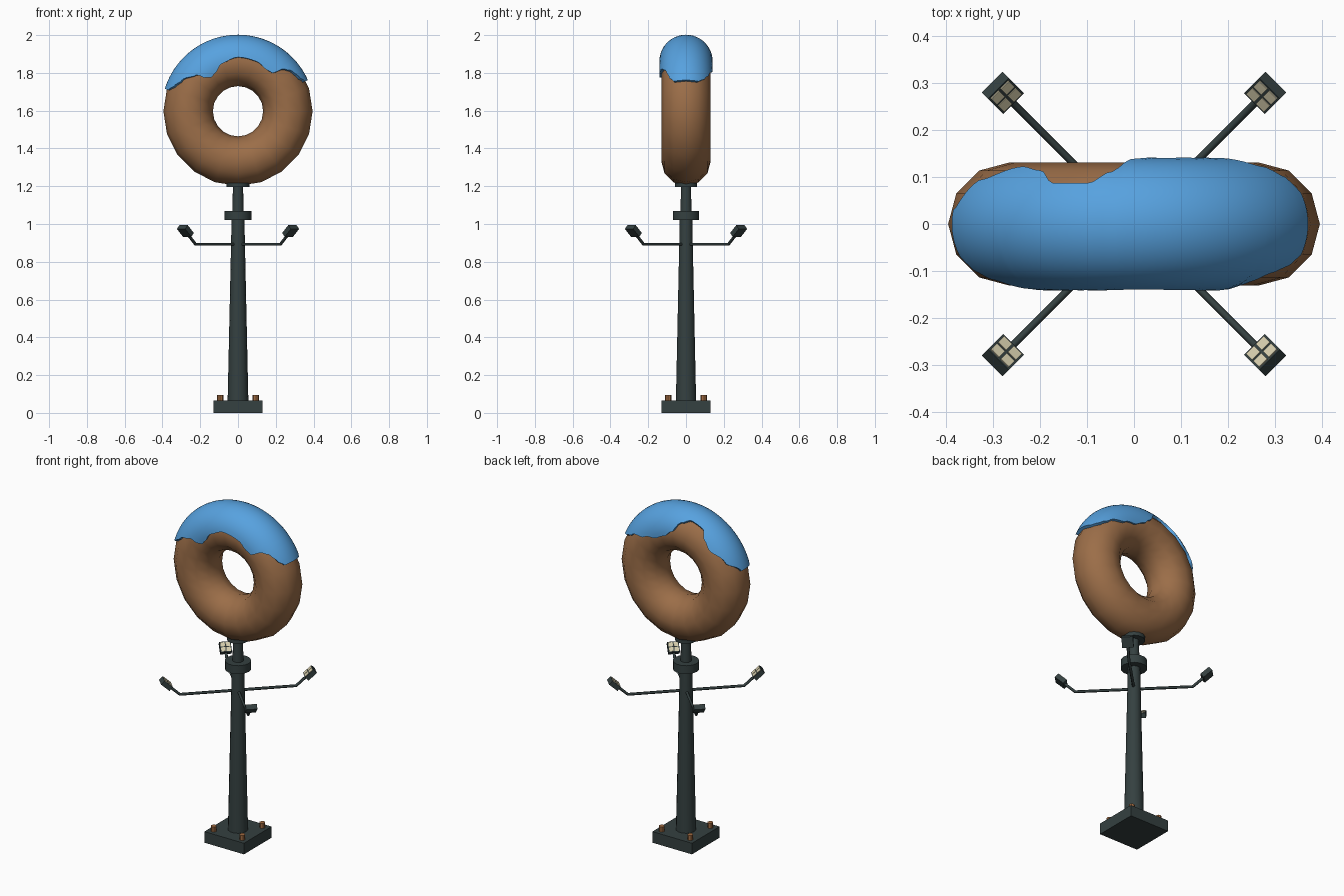
import bpy, bmesh, math
from mathutils import Matrix, Vector

if "Cube" in bpy.data.objects:
    bpy.data.objects.remove(bpy.data.objects["Cube"])


def mat(name, rgb):
    m = bpy.data.materials.new(name)
    m.diffuse_color = (*rgb, 1)
    m.use_nodes = True
    m.node_tree.nodes["Principled BSDF"].inputs["Base Color"].default_value = m.diffuse_color
    return m


METAL = mat("dark_metal", (0.035, 0.052, 0.052))
DOUGH = mat("brown_dough", (0.33, 0.155, 0.065))
ICING = mat("blue_icing", (0.095, 0.36, 0.74))
LIGHT = mat("cream_light", (0.68, 0.62, 0.42))
RUST = mat("rusty_bolt", (0.36, 0.15, 0.055))


def finish(name, bm, material, smooth=None):
    bmesh.ops.recalc_face_normals(bm, faces=bm.faces)
    me = bpy.data.meshes.new(name)
    bm.to_mesh(me)
    bm.free()
    ob = bpy.data.objects.new(name, me)
    bpy.context.collection.objects.link(ob)
    me.materials.append(material)
    if smooth:
        bpy.ops.object.select_all(action='DESELECT')
        ob.select_set(True)
        bpy.context.view_layer.objects.active = ob
        bpy.ops.object.shade_smooth_by_angle(angle=math.radians(smooth))
    return ob


def box(name, size, material, matrix):
    bm = bmesh.new()
    bmesh.ops.create_cube(bm, size=1, matrix=matrix @ Matrix.Diagonal((*size, 1)))
    return finish(name, bm, material)


def lathe(name, profile, sides, material, x=0, y=0, smooth=None):
    bm = bmesh.new()
    rings = [[bm.verts.new((x + r * math.cos(2 * math.pi * i / sides),
                            y + r * math.sin(2 * math.pi * i / sides), z))
              for i in range(sides)] for r, z in profile]
    for a, b in zip(rings, rings[1:]):
        for i in range(sides):
            j = (i + 1) % sides
            bm.faces.new((a[i], a[j], b[j], b[i]))
    bm.faces.new(rings[0])
    bm.faces.new(rings[-1])
    return finish(name, bm, material, smooth)


# Base plate and bolts
box("base_plate", (0.26, 0.26, 0.066), METAL, Matrix.Translation((0, 0, 0.033)))
for sx in (-1, 1):
    for sy in (-1, 1):
        lathe("bolt", [(0.016, 0.06), (0.016, 0.096)], 8, RUST, sx * 0.094, sy * 0.094)

# Pole with collar and top flange
lathe("pole", [(0.055, 0.06), (0.034, 1.02), (0.071, 1.02), (0.071, 1.07), (0.03, 1.07),
               (0.027, 1.195), (0.06, 1.195), (0.06, 1.217)], 14, METAL, smooth=35)

# Doughnut: torus standing upright
CZ, R, r = 1.597, 0.264, 0.131


def torus_point(u, v, rad):
    """u: angle from the top towards +x, v: angle from the outer rim towards the back."""
    rho = R + rad * math.cos(v)
    return Vector((rho * math.sin(u), rad * math.sin(v), CZ + rho * math.cos(u)))


bm = bmesh.new()
NU, NV = 20, 12
g = [[bm.verts.new(torus_point(2 * math.pi * i / NU, 2 * math.pi * j / NV, r))
      for j in range(NV)] for i in range(NU)]
for i in range(NU):
    for j in range(NV):
        a, b = (i + 1) % NU, (j + 1) % NV
        bm.faces.new((g[i][j], g[a][j], g[a][b], g[i][b]))
finish("doughnut", bm, DOUGH, 60)

# Icing: wavy-edged shell; edges given as (angle along ring, angle round tube)
FRONT = [(-73, 30), (-68, 46), (-62, 57), (-49, 78), (-44, 98), (-38, 105), (-31, 102), (-18, 89),
         (0, 81), (21, 83), (34, 89), (42, 87), (48, 60), (54, 48), (61, 40), (66, 28)]
BACK = [(-73, 12), (-62, 42), (-45, 60), (-35, 54), (-27, 38), (-15, 38), (-8, 52), (0, 80),
        (10, 93), (24, 97), (40, 85), (55, 60), (62, 45), (66, 28)]


def lookup(table, u):
    for (a, p), (b, q) in zip(table, table[1:]):
        if u <= b:
            t = (u - a) / (b - a)
            return p + (q - p) * t * t * (3 - 2 * t)
    return table[-1][1]


bm = bmesh.new()
CU, CV = 70, 20
g = []
for i in range(CU + 1):
    u = -73 + 139 * i / CU
    lo, hi = -lookup(FRONT, u), lookup(BACK, u)
    g.append([bm.verts.new(torus_point(math.radians(u), math.radians(lo + (hi - lo) * j / CV), 0.141))
              for j in range(CV + 1)])
for i in range(CU):
    for j in range(CV):
        bm.faces.new((g[i][j], g[i][j + 1], g[i + 1][j + 1], g[i + 1][j]))
# thick rim: sink a skirt from the outline into the dough
skirt = [e for e in bm.edges if e.is_boundary]
new = bmesh.ops.extrude_edge_only(bm, edges=skirt)["geom"]
for v in new:
    if isinstance(v, bmesh.types.BMVert):
        d = Vector((v.co.x, 0, v.co.z - CZ)).normalized() * R + Vector((0, 0, CZ))
        v.co = d + (v.co - d) * (0.122 / 0.141)
ice = finish("icing", bm, ICING, 45)
# make sure the open shell faces outwards
if sum((f.normal.dot(f.center - Vector((0, 0, CZ))) for f in ice.data.polygons)) < 0:
    ice.data.flip_normals()


# Four arms with floodlights aimed at the doughnut
def tube(name, points, rad, material):
    cu = bpy.data.curves.new(name, 'CURVE')
    cu.dimensions = '3D'
    cu.bevel_depth = rad
    cu.bevel_resolution = 1
    cu.use_fill_caps = True
    sp = cu.splines.new('POLY')
    sp.points.add(len(points) - 1)
    for p, c in zip(sp.points, points):
        p.co = (*c, 1)
    ob = bpy.data.objects.new(name, cu)
    bpy.context.collection.objects.link(ob)
    cu.materials.append(material)


for k in range(4):
    turn = Matrix.Rotation(math.radians(45 + 90 * k), 4, 'Z')
    tube("lamp_arm", [turn @ Vector(p) for p in ((0, 0, 0.893), (0.318, 0, 0.893), (0.39, 0, 0.958))],
         0.008, METAL)
    frame = turn @ Matrix.Translation((0.394, 0, 0.963)) @ Matrix.Rotation(math.radians(-42), 4, 'Y')
    box("lamp_housing", (0.062, 0.062, 0.028), METAL, frame)
    for sx in (-1, 1):
        for sy in (-1, 1):
            box("lamp_panel", (0.024, 0.024, 0.004), LIGHT,
                frame @ Matrix.Translation((sx * 0.0145, sy * 0.0145, 0.0145)))
